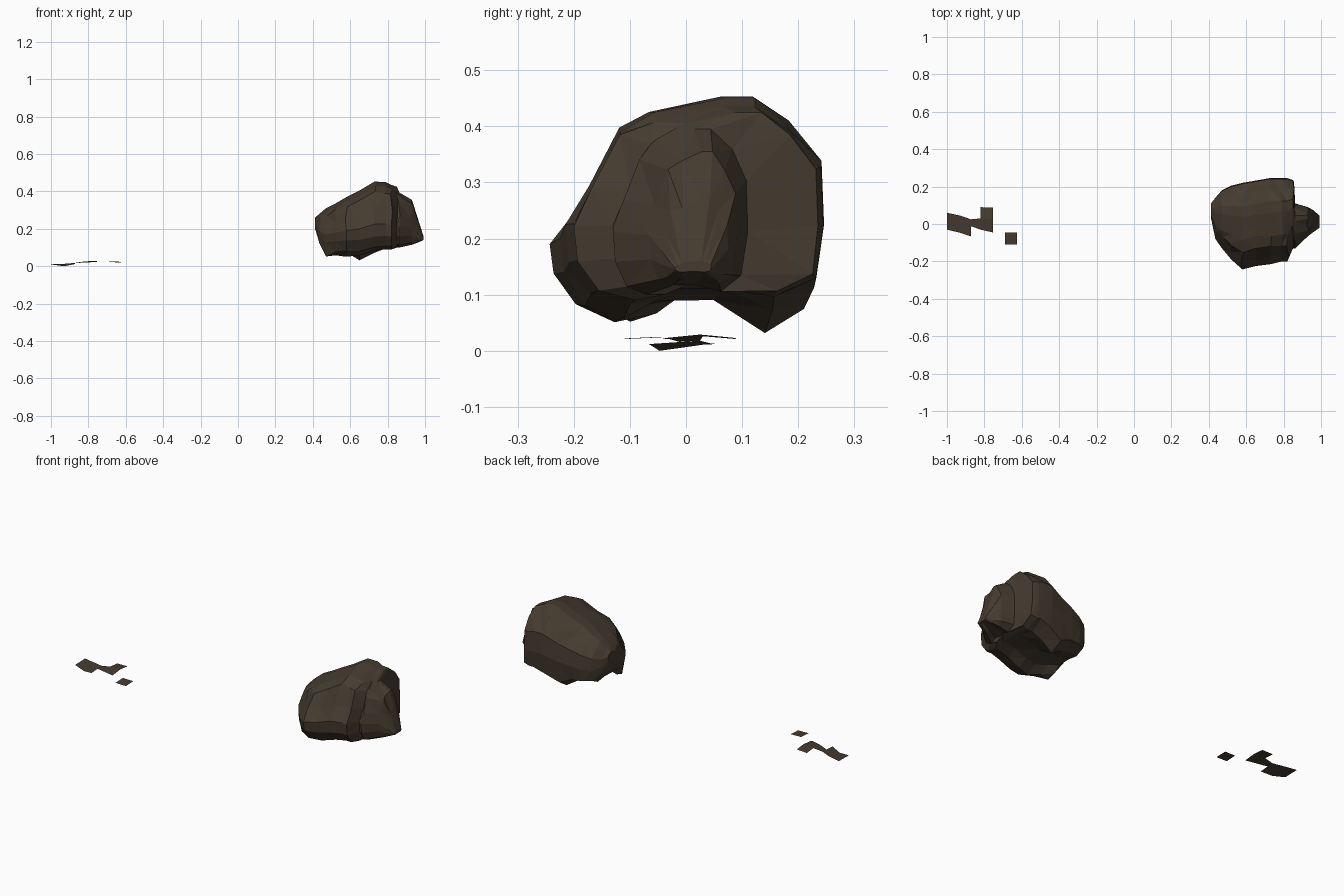
import bpy, bmesh, random
from math import exp

if "Cube" in bpy.data.objects:
    bpy.data.objects.remove(bpy.data.objects["Cube"])

random.seed(4)
mat = bpy.data.materials.new("dark_brown")
mat.diffuse_color = (0.06, 0.044, 0.029, 1)
mat.use_nodes = True
mat.node_tree.nodes["Principled BSDF"].inputs["Base Color"].default_value = mat.diffuse_color


def make_object(name, bm):
    mesh = bpy.data.meshes.new(name)
    bm.to_mesh(mesh)
    bm.free()
    mesh.materials.append(mat)
    obj = bpy.data.objects.new(name, mesh)
    bpy.context.collection.objects.link(obj)
    return obj


# Boulder: one cross-section outline (side, height) scaled along x
outline = [(-1, .38), (-.82, .57), (-.61, .84), (-.33, .92), (.2, 1), (.45, 1),
           (.72, .87), (.98, .69), (1, .38), (.93, .1), (.6, .02), (.2, .06),
           (-.25, .06), (-.5, 0), (-.8, .05), (-.97, .2)]
# x, side min, side max, bottom, top
sections = [(.412, .03, .11, .20, .26), (.435, -.08, .14, .13, .28),
            (.47, -.13, .18, .085, .31), (.52, -.19, .205, .085, .335),
            (.58, -.243, .22, .08, .37), (.65, -.225, .232, .075, .405),
            (.73, -.215, .246, .085, .453), (.79, -.20, .246, .09, .45),
            (.82, -.20, .245, .09, .435), (.85, -.13, .235, .10, .425),
            (.862, -.13, .11, .10, .395), (.93, -.065, .09, .115, .355),
            (.957, -.045, .075, .125, .27), (.992, -.02, .045, .14, .16)]
# Lobes hanging below the boulder: x, y, depth, radius
lobes = [(.66, .16, .055, .07), (.47, -.11, .045, .06), (.60, -.13, .03, .07)]


def wobble(a):
    return random.uniform(-a, a)


bm = bmesh.new()
rings = []
for i, (x, y0, y1, z0, z1) in enumerate(sections):
    inner = 0 < i < len(sections) - 1
    ring = []
    for u, v in outline:
        y = (y0 + y1) / 2 + u * (y1 - y0) / 2
        z = z0 + v * (z1 - z0)
        if v < .2:
            for lx, ly, depth, r in lobes:
                z -= depth * exp(-((x - lx) ** 2 + (y - ly) ** 2) / r ** 2)
        a = .007 if inner and abs(u) < .95 and .08 < v < .95 else 0
        ring.append(bm.verts.new((x + wobble(a), y + wobble(a), max(z, .025) + wobble(a))))
    rings.append(ring)
n = len(outline)
for a, b in zip(rings, rings[1:]):
    for k in range(n):
        bm.faces.new((a[k], a[(k + 1) % n], b[(k + 1) % n], b[k]))
bm.faces.new(rings[0])
bm.faces.new(rings[-1])
bmesh.ops.triangulate(bm, faces=bm.faces[:])
bmesh.ops.recalc_face_normals(bm, faces=bm.faces[:])
make_object("boulder", bm)

# Thin ground scraps: strips of quads (x, y low, z low, y high, z high)
scraps = {
    "ground_scrap_rear": [(-1, -.03, .01, .06, .012), (-.93, -.047, 0, .045, .013)],
    "ground_scrap_middle": [(-.93, -.047, 0, .045, .013), (-.872, -.066, .012, .025, .018)],
    "ground_scrap_neck": [(-.872, -.012, .016, .025, .018), (-.82, -.03, .021, .03, .026),
                          (-.755, -.045, .022, .025, .029)],
    "ground_scrap_corner": [(-.82, .03, .026, .09, .021), (-.755, .025, .029, .087, .023)],
    "ground_scrap_loose": [(-.69, -.11, .022, -.045, .025), (-.625, -.11, .021, -.045, .024)],
}
for name, strip in scraps.items():
    bm = bmesh.new()
    cols = [(bm.verts.new((x, a, za)), bm.verts.new((x, b, zb))) for x, a, za, b, zb in strip]
    for (a, b), (c, d) in zip(cols, cols[1:]):
        bm.faces.new((a, c, d, b))
    make_object(name, bm)
